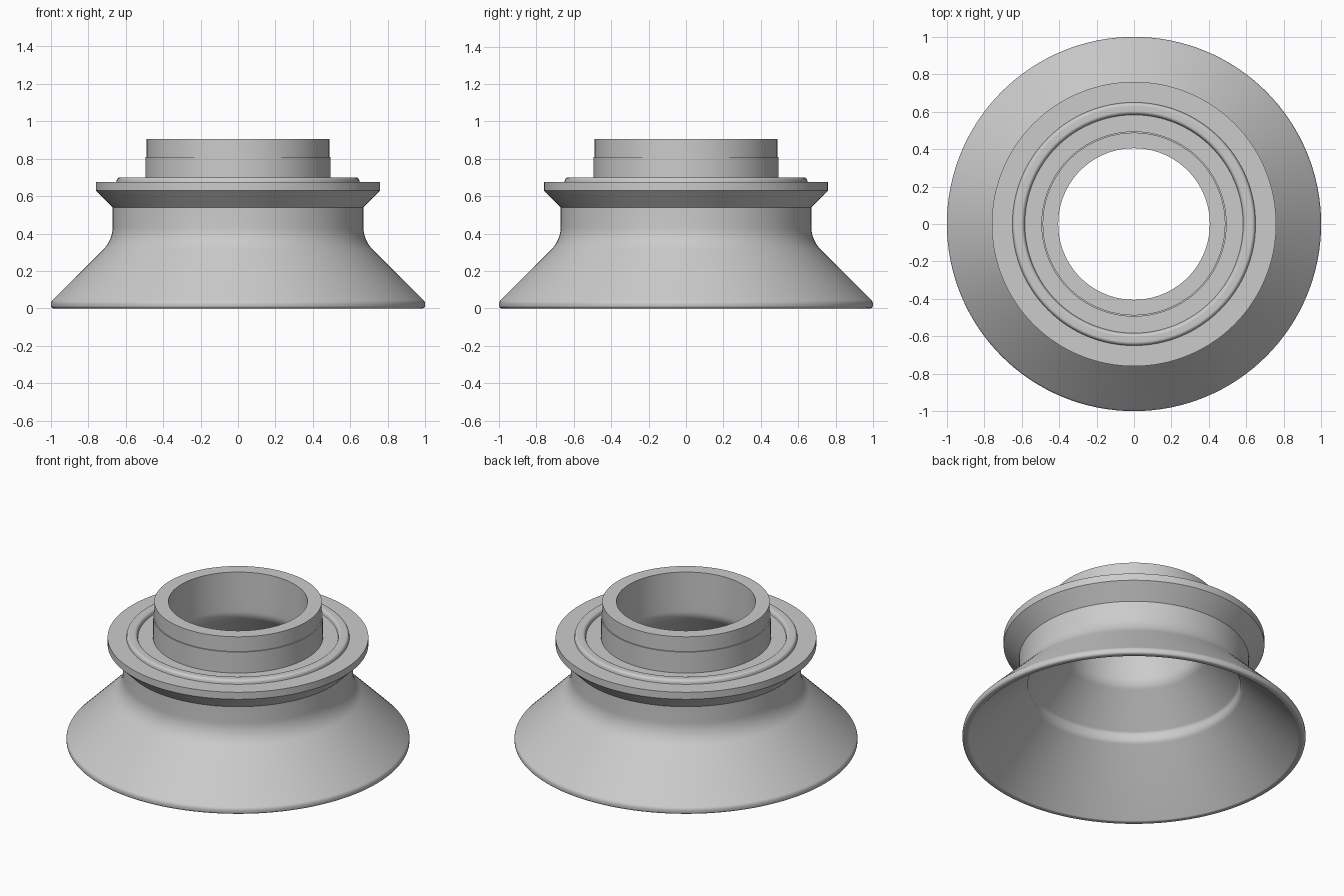
import bpy
import bmesh
import math
from mathutils import Vector

SIDES = 128

cube = bpy.data.objects.get("Cube")
if cube:
    bpy.data.objects.remove(cube, do_unlink=True)

grey = bpy.data.materials.new("neutral_grey")
grey.use_nodes = True
colour = (0.6, 0.6, 0.6, 1)
grey.diffuse_color = colour
grey.node_tree.nodes["Principled BSDF"].inputs["Base Color"].default_value = colour


def rounded(corners, steps=8):
    """Turn (radius, height, fillet) corners into a profile with round fillets."""
    points = []
    for i, (r, z, fillet) in enumerate(corners):
        here = Vector((r, z))
        if not fillet:
            points.append(here)
            continue
        before = (Vector(corners[i - 1][:2]) - here).normalized()
        after = (Vector(corners[i + 1][:2]) - here).normalized()
        half = before.angle(after) / 2
        centre = here + (before + after).normalized() * fillet / math.sin(half)
        start = here + before * fillet / math.tan(half) - centre
        end = here + after * fillet / math.tan(half) - centre
        for s in range(steps + 1):
            spoke = start.lerp(end, s / steps).normalized()
            points.append(centre + spoke * fillet)
    return points


def lathe(name, corners):
    """Revolve a profile around the z axis; outer walls run upwards."""
    bm = bmesh.new()
    rings = []
    for r, z in rounded(corners):
        angles = [math.tau * j / SIDES for j in range(SIDES)]
        rings.append([bm.verts.new((r * math.cos(a), r * math.sin(a), z)) for a in angles])
    for low, high in zip(rings, rings[1:]):
        for j in range(SIDES):
            k = (j + 1) % SIDES
            bm.faces.new((low[j], low[k], high[k], high[j]))
    mesh = bpy.data.meshes.new(name)
    bm.to_mesh(mesh)
    bm.free()
    mesh.materials.append(grey)
    obj = bpy.data.objects.new(name, mesh)
    bpy.context.collection.objects.link(obj)
    bpy.ops.object.select_all(action="DESELECT")
    obj.select_set(True)
    bpy.context.view_layer.objects.active = obj
    bpy.ops.object.shade_smooth_by_angle(angle=math.radians(30))


BORE, NECK, FLANGE = 0.405, 0.67, 0.76
SEAT = 0.675  # height of the flange top

# Flared skirt: down the funnel inside, around the lip, up to the neck
lathe("flared_skirt", [
    (BORE, 0.72, 0), (BORE, 0.61, 0.1), (0.62, 0.395, 0.03), (0.62, 0.345, 0.05),
    (0.965, 0, 0.015), (1, 0, 0.015), (1, 0.035, 0.03),
    (NECK, 0.365, 0.17), (NECK, 0.54, 0),
])

# Flange with a bevelled underside
lathe("flange", [
    (NECK, 0.54, 0), (FLANGE, 0.63, 0), (FLANGE, SEAT, 0), (0.65, SEAT, 0),
])

# Raised sealing bead
lathe("sealing_bead", [
    (0.65, SEAT, 0), (0.645, 0.7, 0.018), (0.59, 0.7, 0.018), (0.583, SEAT, 0),
])

# Collar tube with a shallow step and the bore
lathe("collar", [
    (0.583, SEAT, 0), (0.495, SEAT, 0), (0.495, 0.81, 0), (0.488, 0.81, 0),
    (0.488, 0.905, 0), (BORE, 0.905, 0), (BORE, 0.72, 0),
])
